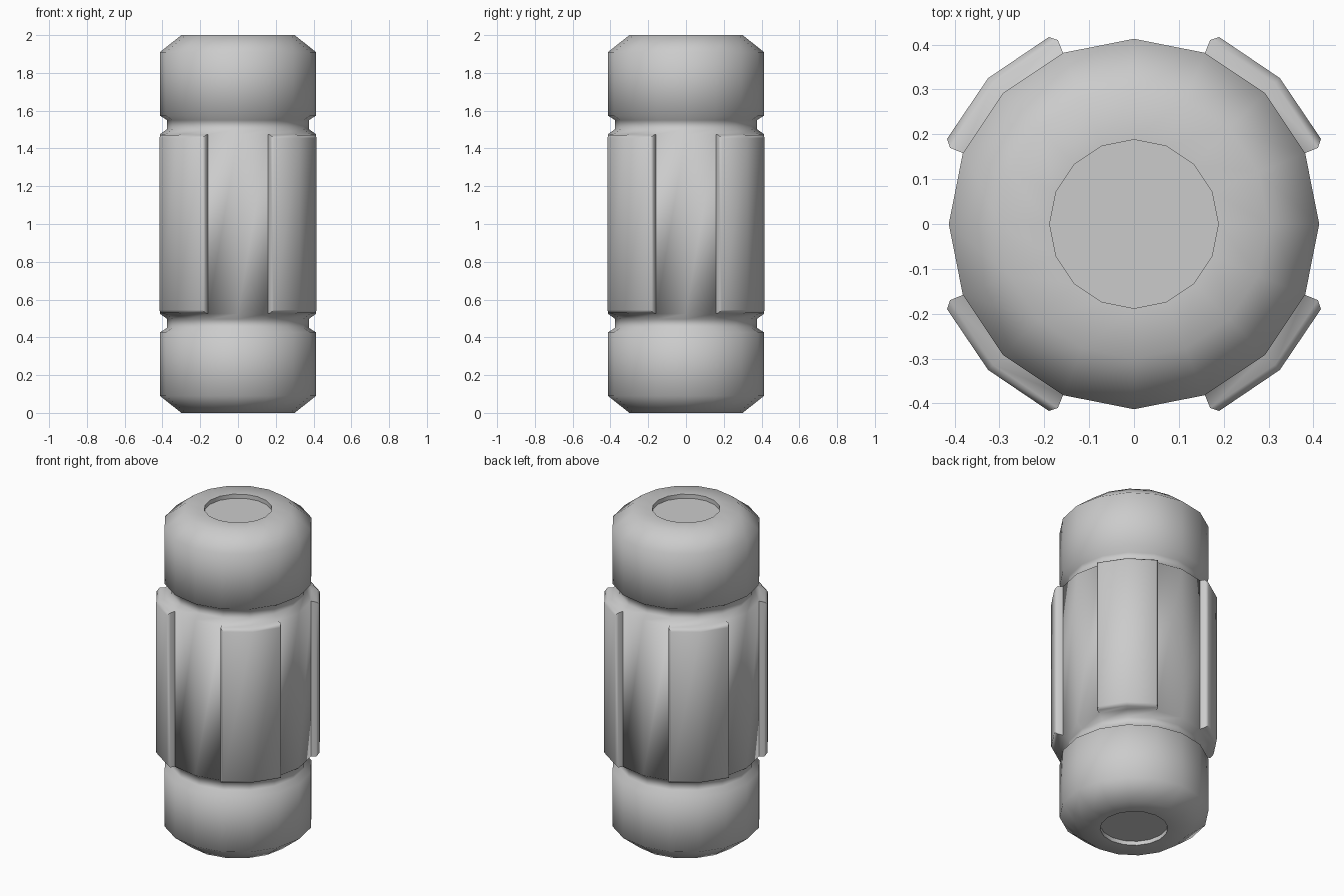
import bpy, bmesh
from math import sin, cos, atan2, pi, radians

if "Cube" in bpy.data.objects:
    bpy.data.objects.remove(bpy.data.objects["Cube"])

SIDES = 16

# Upper half profile (radius, height above the middle); mirrored for the lower half
HALF = [(0.413, 0.475), (0.375, 0.503), (0.375, 0.55), (0.413, 0.573),
        (0.413, 0.91), (0.30, 1.0), (0.188, 1.0), (0.188, 0.975)]
profile = [(r, 1 - h) for r, h in reversed(HALF)] + [(r, 1 + h) for r, h in HALF]

bm = bmesh.new()

# Sixteen-sided turned body
rings = [[bm.verts.new((r * cos(2 * pi * i / SIDES), r * sin(2 * pi * i / SIDES), z))
          for i in range(SIDES)] for r, z in profile]
middle = []
for k, (lo, hi) in enumerate(zip(rings, rings[1:])):
    for i in range(SIDES):
        j = (i + 1) % SIDES
        f = bm.faces.new((lo[i], lo[j], hi[j], hi[i]))
        if k == len(HALF) - 1:
            middle.append(f)

# Recessed end floors
bm.faces.new(list(reversed(rings[0])))
bm.faces.new(rings[-1])
bm.normal_update()


def raise_panel(faces, centre, half_angle, r_edge, r_mid, half_height):
    """Inset a face pair and place its new outline on a larger radius."""
    bmesh.ops.inset_region(bm, faces=faces, thickness=0.004, depth=0.004,
                           use_even_offset=True)
    for v in {v for f in faces for v in f.verts}:
        d = atan2(v.co.y, v.co.x) - centre
        d = (d + pi) % (2 * pi) - pi
        side = 0 if abs(d) < radians(8) else (1 if d > 0 else -1)
        a = centre + side * half_angle
        r = r_edge if side else r_mid
        v.co = (r * cos(a), r * sin(a), 1 + (half_height if v.co.z > 1 else -half_height))
    bm.normal_update()


# Four raised grip panels on the diagonals, with chamfered rims
for q in range(4):
    pair = [middle[q * 4 + 1], middle[q * 4 + 2]]
    centre = pi / 4 + q * pi / 2
    raise_panel(pair, centre, radians(22.5), 0.444, 0.444, 0.472)
    raise_panel(pair, centre, radians(20.5), 0.458, 0.46, 0.455)

bmesh.ops.recalc_face_normals(bm, faces=bm.faces[:])
mesh = bpy.data.meshes.new("canister_body")
bm.to_mesh(mesh)
bm.free()
body = bpy.data.objects.new("canister_body", mesh)
bpy.context.collection.objects.link(body)

# Smooth turned surfaces, crisp panel steps and end recesses
bpy.context.view_layer.objects.active = body
body.select_set(True)
bpy.ops.object.shade_smooth_by_angle(angle=radians(60))
